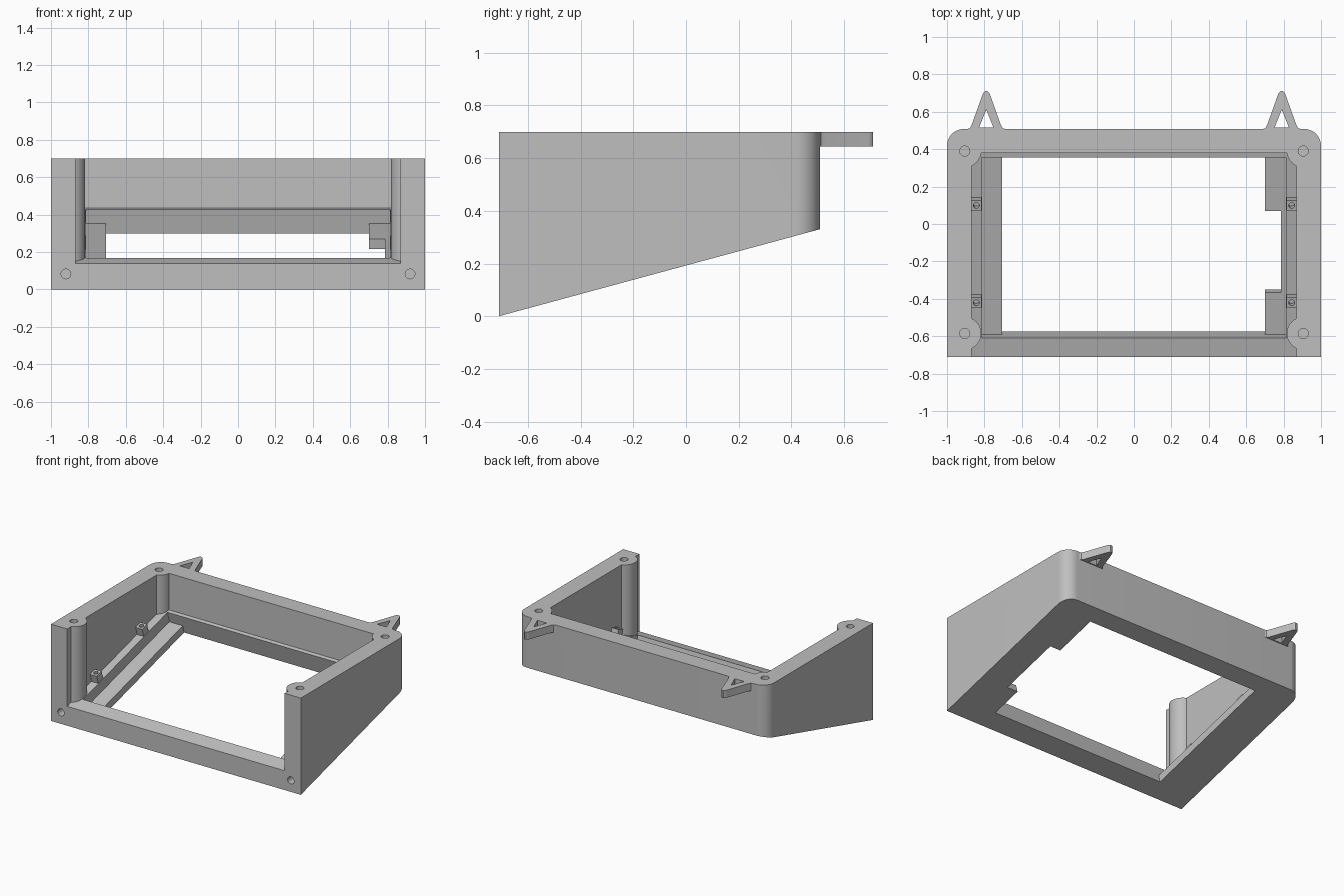
import bpy, bmesh, math
from mathutils import Matrix, Vector

if "Cube" in bpy.data.objects:
    bpy.data.objects.remove(bpy.data.objects["Cube"], do_unlink=True)

FRONT, BACK, TOP = -0.71, 0.508, 0.70
SLOPE = 0.271
TILT = math.atan(SLOPE)
# Frame lying on the slanted underside: y runs up the slope, z is its normal
TILTED = Matrix.Translation((0, FRONT, 0)) @ Matrix.Rotation(TILT, 4, 'X')

grey = bpy.data.materials.new("light_grey_plastic")
grey.use_nodes = True
grey.diffuse_color = (0.52, 0.52, 0.52, 1)
grey.node_tree.nodes["Principled BSDF"].inputs["Base Color"].default_value = grey.diffuse_color


def prism(name, points, low, high, matrix=Matrix()):
    """Extrude a flat outline from low to high along local z."""
    bm = bmesh.new()
    face = bm.faces.new([bm.verts.new((x, y, low)) for x, y in points])
    side = bmesh.ops.extrude_face_region(bm, geom=[face])["geom"]
    verts = [v for v in side if isinstance(v, bmesh.types.BMVert)]
    bmesh.ops.translate(bm, verts=verts, vec=(0, 0, high - low))
    bmesh.ops.recalc_face_normals(bm, faces=bm.faces)
    bm.transform(matrix)
    bmesh.ops.recalc_face_normals(bm, faces=bm.faces)
    mesh = bpy.data.meshes.new(name)
    bm.to_mesh(mesh)
    bm.free()
    obj = bpy.data.objects.new(name, mesh)
    bpy.context.collection.objects.link(obj)
    return obj


def arc(cx, cy, r, start=0, end=360, steps=48):
    count = steps if end - start == 360 else steps + 1
    angles = [math.radians(start + (end - start) * i / steps) for i in range(count)]
    return [(cx + r * math.cos(a), cy + r * math.sin(a)) for a in angles]


def rect(x0, x1, y0, y1):
    return [(x0, y0), (x1, y0), (x1, y1), (x0, y1)]


def tilted_box(name, x0, x1, y0, y1, low, high):
    return prism(name, rect(x0, x1, y0, y1), low, high, TILTED)


def side_profile(name, points, half_width):
    """Extrude a (y, z) profile across x."""
    across = Matrix(((0, 0, 1, 0), (1, 0, 0, 0), (0, 1, 0, 0), (0, 0, 0, 1)))
    return prism(name, points, -half_width, half_width, across)


def combine(target, tool, operation='DIFFERENCE'):
    mod = target.modifiers.new("cut", 'BOOLEAN')
    mod.operation, mod.solver, mod.object = operation, 'EXACT', tool
    graph = bpy.context.evaluated_depsgraph_get()
    mesh = bpy.data.meshes.new_from_object(target.evaluated_get(graph))
    target.modifiers.clear()
    target.data = mesh
    bpy.data.objects.remove(tool, do_unlink=True)


def under(y):
    return (y - FRONT) * SLOPE


# Enclosure block with rounded rear corners and a slanted underside
R = 0.09
frame = prism("enclosure_frame",
              [(-1, FRONT), (1, FRONT)] + arc(1 - R, BACK - R, R, 0, 90, 12)
              + arc(R - 1, BACK - R, R, 90, 180, 12), -0.1, TOP)
combine(frame, side_profile("underside_cutter",
        [(-1, under(-1)), (-1, -1), (1, -1), (1, under(1))], 1.5))

# Cavity open to the front, leaving round screw bosses in its corners
floor = 0.14
cavity = side_profile("cavity_cutter", [(-0.9, under(-0.9) + floor),
                      (0.38, under(0.38) + floor), (0.38, 1), (-0.9, 1)], 0.87)
screws = [(sx * 0.905, y) for sx in (-1, 1) for y in (-0.585, 0.39)]
for x, y in screws:
    combine(cavity, prism("boss_cutter", arc(x, y, 0.088), -0.5, 1.5))
combine(frame, cavity)

# Floor opening: wide upper recess, then narrower cuts leaving side shelves
shelf = 0.056
combine(frame, tilted_box("recess_cutter", -0.813, 0.813, 0.14, 1.14, shelf, 0.19))
combine(frame, tilted_box("opening_cutter", -0.705, 0.70, 0.14, 1.14, -0.2, 0.18))
combine(frame, tilted_box("notch_cutter", 0.6, 0.785, 0.372, 0.823, -0.2, 0.17))

# Screw holes in the top rim and in the front face
for x, y in screws:
    combine(frame, prism("top_hole_cutter", arc(x, y, 0.027, steps=24), TOP - 0.2, 1))
facing = Matrix.Rotation(math.radians(90), 4, 'X')
for sx in (-1, 1):
    combine(frame, prism("front_hole_cutter", arc(sx * 0.92, 0.083, 0.026, steps=24),
                         0.61, 0.9, facing))

# Small drilled studs standing on the slanted floor beside the walls
for side, sx in (("right", -1), ("left", 1)):
    for place, along in (("front", 0.352), ("back", 0.891)):
        x0, x1 = sorted((sx * 0.816, sx * 0.869))
        stud = tilted_box(f"{place}_{side}_stud", x0, x1, along - 0.029, along + 0.029, 0.134, 0.195)
        combine(stud, prism("stud_hole_cutter", arc(sx * 0.843, along, 0.016, steps=16),
                            0.15, 0.3, TILTED))

# Triangular hanging loops behind the rear wall
half = [(0.1, BACK), (0.088, 0.513), (0.078, 0.53), (0.02, 0.692), (0.015, 0.703), (0.006, 0.71)]
for side, cx in (("right", -0.79), ("left", 0.79)):
    outline = [(cx + x, y) for x, y in half] + [(cx - x, y) for x, y in reversed(half)]
    loop = prism(f"{side}_hanging_loop", outline, 0.645, TOP)
    combine(loop, prism("loop_cutter", [(cx - 0.038, 0.516), (cx + 0.038, 0.516), (cx, 0.612)], 0.5, 1))

# Shared finish
for obj in bpy.context.collection.objects:
    if obj.type == 'MESH' and obj.name.endswith(("frame", "stud", "loop")):
        obj.data.materials.clear()
        obj.data.materials.append(grey)
        bpy.ops.object.select_all(action='DESELECT')
        obj.select_set(True)
        bpy.context.view_layer.objects.active = obj
        bpy.ops.object.shade_smooth_by_angle(angle=math.radians(30))
